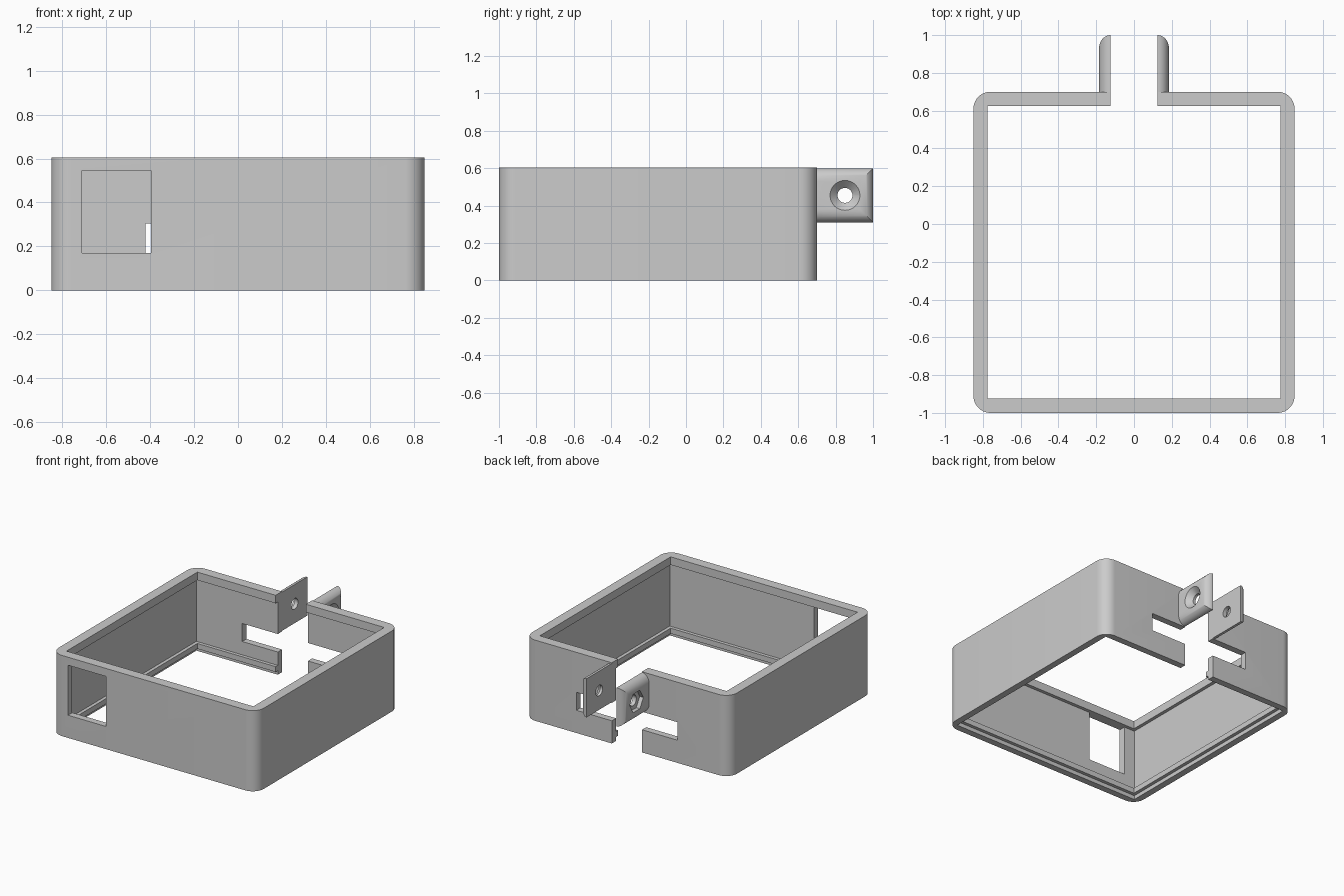
import bpy, bmesh, math
from mathutils import Matrix, Vector

default = bpy.data.objects.get("Cube")
if default:
    bpy.data.objects.remove(default, do_unlink=True)

# Main sizes
HALF, FRONT, BACK, HEIGHT = 0.85, -1.0, 0.70, 0.605
GAP, TAB_OUT = 0.125, 0.185
HOLE = Vector((0, 0.85, 0.455))

grey = bpy.data.materials.new("plain_grey")
grey.use_nodes = True
grey.diffuse_color = (0.6, 0.6, 0.6, 1)
grey.node_tree.nodes["Principled BSDF"].inputs["Base Color"].default_value = grey.diffuse_color


def make(name, bm):
    bmesh.ops.recalc_face_normals(bm, faces=bm.faces)
    mesh = bpy.data.meshes.new(name)
    bm.to_mesh(mesh)
    bm.free()
    mesh.materials.append(grey)
    obj = bpy.data.objects.new(name, mesh)
    bpy.context.collection.objects.link(obj)
    return obj


def loft(name, rings):
    """Solid through a stack of matching point rings."""
    bm = bmesh.new()
    rows = [[bm.verts.new(p) for p in ring] for ring in rings]
    n = len(rows[0])
    for a, b in zip(rows, rows[1:]):
        for i in range(n):
            bm.faces.new((a[i], a[(i + 1) % n], b[(i + 1) % n], b[i]))
    bm.faces.new(rows[0])
    bm.faces.new(rows[-1])
    return make(name, bm)


def box(x0, x1, y0, y1, z0, z1):
    ring = [(x0, y0), (x1, y0), (x1, y1), (x0, y1)]
    return loft("box_cutter", [[(x, y, z) for x, y in ring] for z in (z0, z1)])


def bore(x0, x1, r0, r1, sides):
    """Round, conical or hexagonal cutter along x through the screw axis."""
    rings = []
    for x, r in ((x0, r0), (x1, r1)):
        turns = [2 * math.pi * i / sides for i in range(sides)]
        rings.append([(x, HOLE.y + r * math.cos(a), HOLE.z + r * math.sin(a)) for a in turns])
    return loft("bore_cutter", rings)


def carve(obj, cutters):
    """Subtract the cutters, bake the result and smooth the curved faces."""
    for c in cutters:
        c.hide_render = True
        mod = obj.modifiers.new("cut", 'BOOLEAN')
        mod.operation, mod.solver, mod.object = 'DIFFERENCE', 'EXACT', c
    deps = bpy.context.evaluated_depsgraph_get()
    baked = bpy.data.meshes.new_from_object(obj.evaluated_get(deps))
    obj.modifiers.clear()
    obj.data = baked
    for c in cutters:
        bpy.data.objects.remove(c, do_unlink=True)
    baked.polygons.foreach_set("use_smooth", [True] * len(baked.polygons))
    baked.set_sharp_from_angle(angle=math.radians(30))


# Frame: rounded block
R, STEPS = 0.09, 10
outline = []
for k, (sx, sy) in enumerate(((1, 1), (0, 1), (0, 0), (1, 0))):
    cx = HALF - R if sx else R - HALF
    cy = BACK - R if sy else FRONT + R
    for i in range(STEPS + 1):
        a = math.pi / 2 * (k + i / STEPS)
        outline.append((cx + R * math.cos(a), cy + R * math.sin(a)))
frame = loft("frame", [[(x, y, z) for x, y in outline] for z in (0, HEIGHT)])


def cavity(wall, z0, z1):
    return box(wall - HALF, HALF - wall, FRONT + wall, BACK - wall, z0, z1)


carve(frame, [
    cavity(0.075, -0.1, 0.7),                       # opening inside the lips
    cavity(0.05, 0.07, 0.545),                      # wall between the lips
    cavity(0.05, -0.1, 0.03),                       # recess below the lower lip
    box(-GAP, GAP, 0.5, 0.9, -0.1, 0.7),            # clamp gap
    box(-0.42, 0.42, 0.5, 0.9, 0.17, 0.305),        # slot across the back
    box(-0.71, -0.395, -1.1, -0.9, 0.17, 0.545),    # front window
])


# Clamp tabs: flat inside, rounded and mitred outside
def tab(name, side):
    rings = []
    for i in range(11):
        a = math.pi / 2 * i / 10
        x = side * (GAP + (TAB_OUT - GAP) * math.sin(a))
        d = 0.07 * (1 - math.cos(a))
        rings.append([(x, 0.68, 0.31 + d), (x, 1 - d, 0.31 + d),
                      (x, 1 - d, 0.60 - d), (x, 0.68, 0.60 - d)])
    return loft(name, rings)


left_tab = tab("left_clamp_tab", 1)
carve(left_tab, [bore(0.1, 0.25, 0.04, 0.04, 32),
                 bore(0.145, 0.187, 0.04, 0.082, 32)])    # countersink
right_tab = tab("right_clamp_tab", -1)
carve(right_tab, [bore(-0.25, -0.1, 0.04, 0.04, 32),
                  bore(-0.25, -0.155, 0.08, 0.08, 6)])    # nut pocket
